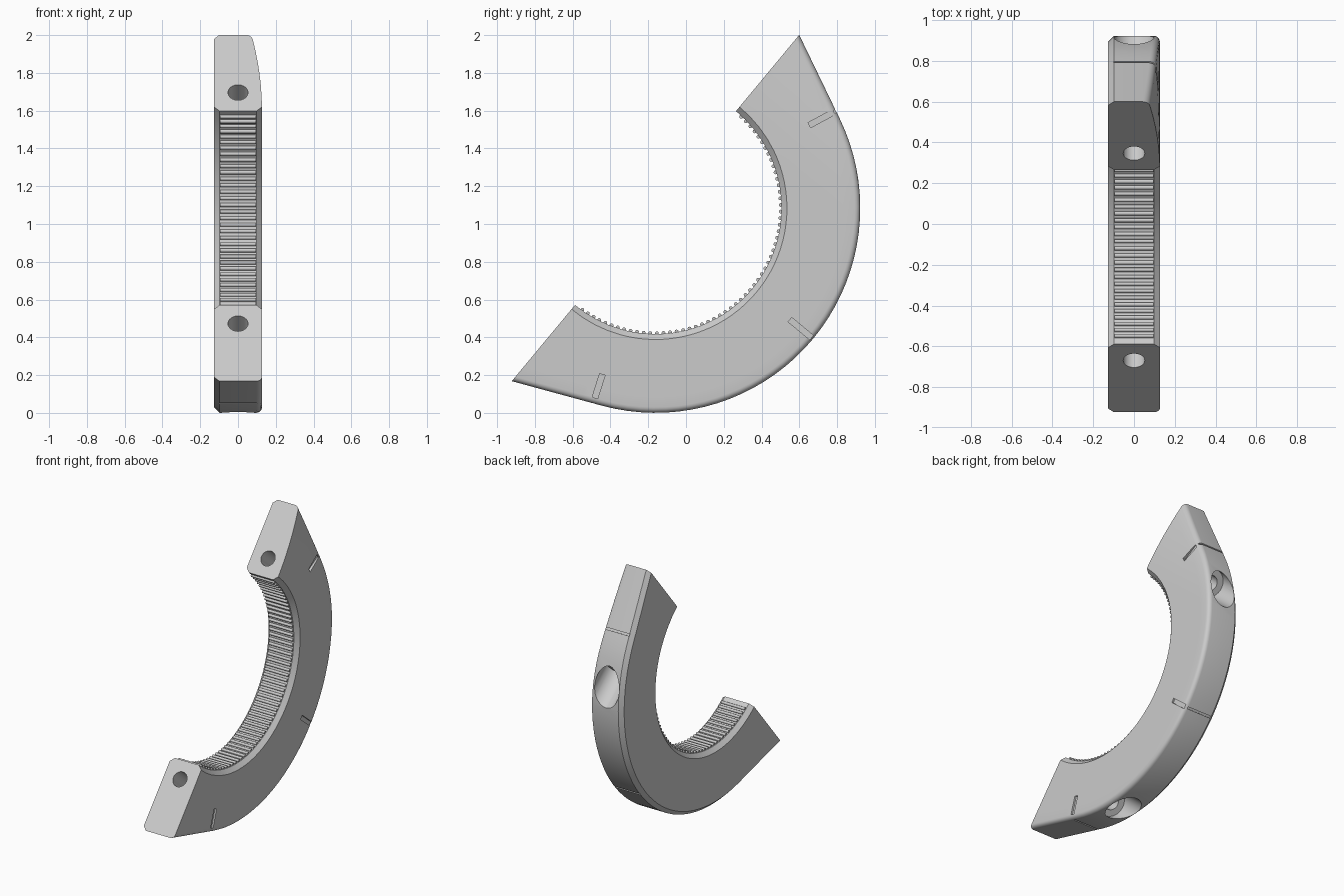
import bpy, bmesh, math
from mathutils import Matrix

if "Cube" in bpy.data.objects:
    bpy.data.objects.remove(bpy.data.objects["Cube"])

# Local frame: x = width, y = mid-arc direction, z = along the cut plane
FRAME = Matrix.Translation((0, -0.1615, 1.0845)) @ Matrix.Rotation(math.radians(-39.7), 4, 'X')
W, R_OUT, R_IN, TANGENT = 0.127, 1.084, 0.667, math.radians(65.5)


def add_object(name, bm):
    bmesh.ops.recalc_face_normals(bm, faces=bm.faces)
    bm.transform(FRAME)
    me = bpy.data.meshes.new(name)
    bm.to_mesh(me)
    bm.free()
    ob = bpy.data.objects.new(name, me)
    bpy.context.collection.objects.link(ob)
    return ob


def smooth(ob, deg):
    bpy.ops.object.select_all(action='DESELECT')
    ob.select_set(True)
    bpy.context.view_layer.objects.active = ob
    bpy.ops.object.shade_smooth_by_angle(angle=math.radians(deg))


def section(t):
    """Cross-section of the bracket at arc angle t, as local points."""
    # outer side is round, then runs straight to the tips
    ro = R_OUT / math.cos(max(0, abs(t) - TANGENT))
    pts = [(-0.097, R_IN), (-W, 0.696), (-W, ro - 0.028), (-W + 0.028, ro)]
    f = 0.03
    for i in range(6):
        a = math.radians(90 - 18 * i)
        pts.append((W - f + f * math.cos(a), ro - f + f * math.sin(a)))
    for i in range(1, 7):
        pts.append((W, ro - f + (0.696 - ro + f) * i / 6))
    pts.append((0.097, R_IN))
    out = []
    for x, r in pts:
        h = r * math.sin(t)
        # curved shave on the right side of the upper tip
        if x > 0.05 and r > R_IN + 0.01 and h > 0.67:
            x -= 0.055 * ((h - 0.67) / 0.52) ** 2
        out.append((x, r * math.cos(t), h))
    return out


# Arched body: loft of cross-sections
end = math.pi / 2
angles = [-end + (end - TANGENT) * i / 4 for i in range(4)]
angles += [-TANGENT + 2 * TANGENT * i / 36 for i in range(37)]
angles += [TANGENT + (end - TANGENT) * i / 4 for i in range(1, 5)]
bm = bmesh.new()
rings = [[bm.verts.new(p) for p in section(t)] for t in angles]
for a, b in zip(rings, rings[1:]):
    for i in range(len(a)):
        j = (i + 1) % len(a)
        bm.faces.new((a[i], a[j], b[j], b[i]))
bm.faces.new(rings[0])
bm.faces.new(rings[-1][::-1])
body = add_object("arched_body", bm)

cutters = []


def cut_bore(name, h, radius, y0, y1):
    bm = bmesh.new()
    m = Matrix.Translation((0, (y0 + y1) / 2, h)) @ Matrix.Rotation(math.pi / 2, 4, 'X')
    bmesh.ops.create_cone(bm, cap_ends=True, segments=32, radius1=radius, radius2=radius,
                          depth=y1 - y0, matrix=m)
    cutters.append(add_object(name, bm))


def cut_box(name, t, x0, x1, r0, r1, thick):
    bm = bmesh.new()
    m = (Matrix.Rotation(math.radians(t), 4, 'X')
         @ Matrix.Translation(((x0 + x1) / 2, (r0 + r1) / 2, 0))
         @ Matrix.Diagonal((x1 - x0, r1 - r0, thick, 1)))
    bmesh.ops.create_cube(bm, size=1, matrix=m)
    cutters.append(add_object(name, bm))


# Bolt holes with counterbores
for side in (-1, 1):
    cut_bore("bolt_hole_cutter", side * 0.795, 0.053, -0.1, 0.9)
    cut_bore("counterbore_cutter", side * 0.795, 0.098, 0.57, 1.2)

# Engraved index marks on the right side and outer rim
for t, r1, floor in ((-68, 1.055, 0.115), (0, 1.075, 0.115), (68, 1.055, 0.1)):
    cut_box("side_mark_cutter", t, floor, 0.2, 0.925, r1, 0.03)
    cut_box("rim_mark_cutter", t, -0.1, 0.1, R_OUT - 0.012, 1.2, 0.014)

bpy.context.view_layer.objects.active = body
for c in cutters:
    c.hide_render = True
    mod = body.modifiers.new("cut", 'BOOLEAN')
    mod.operation, mod.solver, mod.object = 'DIFFERENCE', 'EXACT', c
    bpy.ops.object.modifier_apply(modifier=mod.name)
for c in cutters:
    bpy.data.objects.remove(c)
smooth(body, 25)

# Grip ridges: small rods across the inner face
bm = bmesh.new()
COUNT = 58
for i in range(COUNT):
    t = math.radians(-86 + 172.5 * i / (COUNT - 1))
    m = (Matrix.Translation((0, 0.663 * math.cos(t), 0.663 * math.sin(t)))
         @ Matrix.Rotation(math.pi / 2, 4, 'Y'))
    bmesh.ops.create_cone(bm, cap_ends=True, segments=12, radius1=0.01, radius2=0.01,
                          depth=0.19, matrix=m)
ridges = add_object("grip_ridges", bm)
smooth(ridges, 40)
